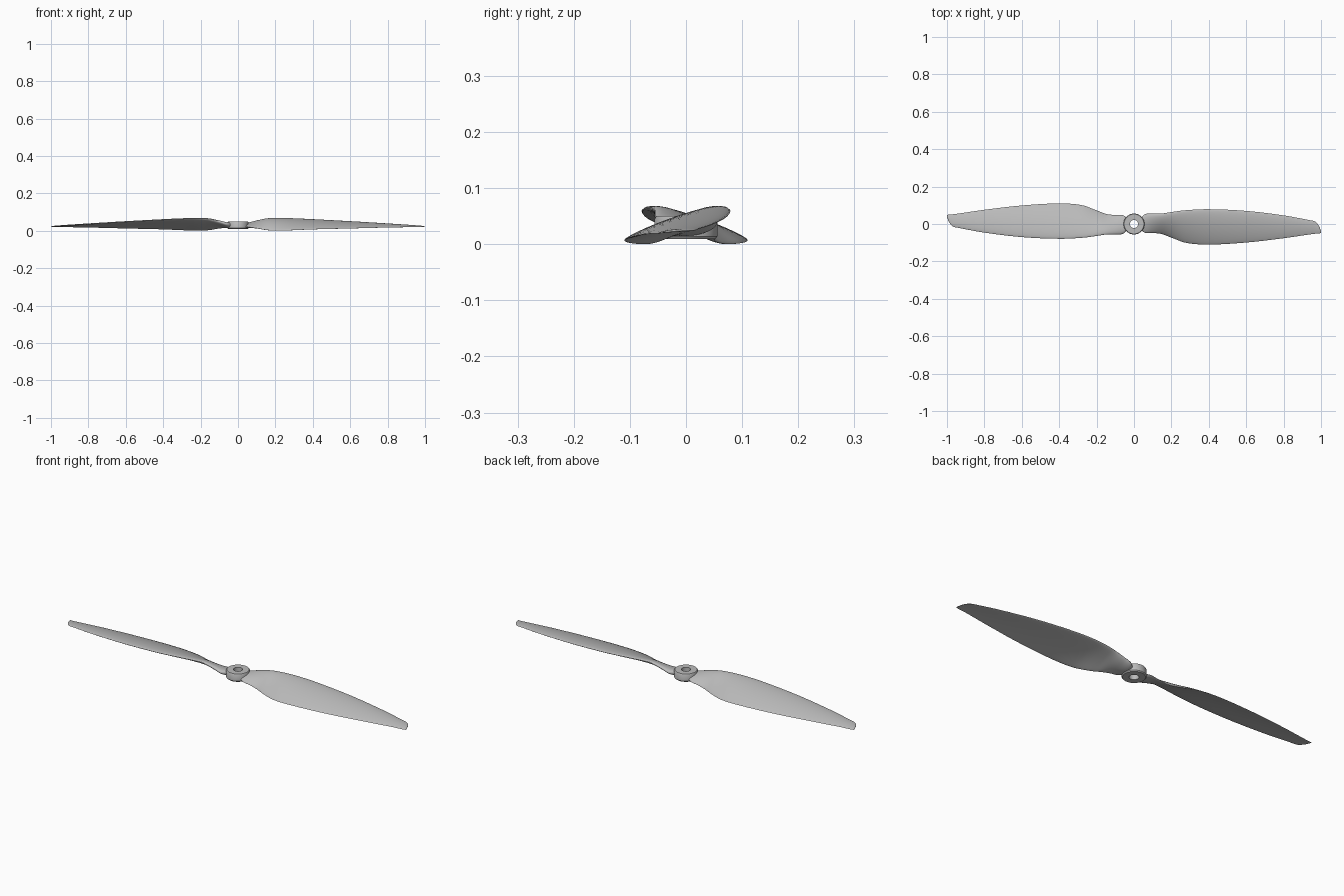
import bpy, bmesh, math
from mathutils import Vector

cube = bpy.data.objects.get("Cube")
if cube:
    bpy.data.objects.remove(cube, do_unlink=True)

# One plain grey for the whole propeller
grey = bpy.data.materials.new("plain_grey")
grey.use_nodes = True
COLOUR = (0.5, 0.5, 0.5, 1)
grey.diffuse_color = COLOUR
grey.node_tree.nodes["Principled BSDF"].inputs["Base Color"].default_value = COLOUR

# Blade stations: x, leading y, leading z, trailing y, trailing z, thickness
STATIONS = [
    (.035, .032, .036, -.032, .026, .026),
    (.06, .053, .040, -.047, .023, .026),
    (.10, .055, .053, -.048, .017, .024),
    (.15, .056, .066, -.054, .008, .022),
    (.20, .064, .069, -.073, .004, .020),
    (.28, .074, .068, -.101, .006, .018),
    (.40, .079, .062, -.110, .011, .016),
    (.60, .070, .051, -.099, .016, .013),
    (.80, .046, .039, -.076, .021, .009),
    (.93, .022, .031, -.057, .023, .006),
    (.97, .012, .028, -.052, .023, .005),
    (.99, -.012, .027, -.050, .023, .004),
    (1.0, -.040, .025, -.048, .024, .002),
]
STEPS = 6
RING = 32


def slope(i):
    """Rate of change of every station value with x."""
    a = STATIONS[max(i - 1, 0)]
    b = STATIONS[min(i + 1, len(STATIONS) - 1)]
    return [(q - p) / (b[0] - a[0]) for p, q in zip(a, b)]


def smooth_stations():
    """Fill in between the stations with cubic curves."""
    for i in range(len(STATIONS) - 1):
        a, b = STATIONS[i], STATIONS[i + 1]
        h = b[0] - a[0]
        for k in range(STEPS):
            t = k / STEPS
            s = t * t * (3 - 2 * t)
            u, v = t * (1 - t) ** 2 * h, t * t * (t - 1) * h
            yield [p + (q - p) * s + m * u + n * v
                   for p, q, m, n in zip(a, b, slope(i), slope(i + 1))]
    yield STATIONS[-1]


def section(x, ly, lz, ty, tz, thick):
    """Cambered aerofoil loop, fuller towards the leading edge."""
    lead, trail = Vector((x, ly, lz)), Vector((x, ty, tz))
    chord = trail - lead
    normal = Vector((0, chord.z, -chord.y)).normalized()
    camber = 0.04 * chord.length * min(1, max(0, (x - .05) * 8))
    for k in range(RING):
        a = math.tau * k / RING
        t = (1 - math.cos(a)) / 2
        half = thick / 2 * math.sin(a) * (1 + 0.3 * math.cos(a))
        yield lead + chord * t + normal * (half + camber * 4 * t * (1 - t))


def finish(name, bm, angle):
    bmesh.ops.recalc_face_normals(bm, faces=bm.faces)
    mesh = bpy.data.meshes.new(name)
    bm.to_mesh(mesh)
    bm.free()
    mesh.materials.append(grey)
    ob = bpy.data.objects.new(name, mesh)
    bpy.context.collection.objects.link(ob)
    bpy.ops.object.select_all(action="DESELECT")
    ob.select_set(True)
    bpy.context.view_layer.objects.active = ob
    bpy.ops.object.shade_smooth_by_angle(angle=math.radians(angle))
    return ob


def bridge(bm, loop_a, loop_b):
    n = len(loop_a)
    for k in range(n):
        j = (k + 1) % n
        bm.faces.new((loop_a[k], loop_a[j], loop_b[j], loop_b[k]))


# Two blades, the second turned half way round
for name, side in (("left_blade", 1), ("right_blade", -1)):
    bm = bmesh.new()
    loops = []
    for values in smooth_stations():
        loops.append([bm.verts.new((p.x * side, p.y * side, p.z))
                      for p in section(*values)])
    for a, b in zip(loops, loops[1:]):
        bridge(bm, a, b)
    bm.faces.new(loops[0])
    bm.faces.new(loops[-1])
    low = min(v.co.z for v in bm.verts)
    bmesh.ops.translate(bm, verts=bm.verts, vec=(0, 0, -low))
    finish(name, bm, 50)

# Hub: a ring with a shaft hole, turned from a profile of radius and height
PROFILE = [(.022, .009), (.052, .009), (.056, .014),
           (.056, .045), (.053, .050), (.022, .050)]
bm = bmesh.new()
SIDES = 48
rings = []
for r, z in PROFILE:
    rings.append([bm.verts.new((r * math.cos(math.tau * k / SIDES),
                                r * math.sin(math.tau * k / SIDES), z))
                  for k in range(SIDES)])
for a, b in zip(rings, rings[1:] + rings[:1]):
    bridge(bm, a, b)
finish("hub", bm, 35)
